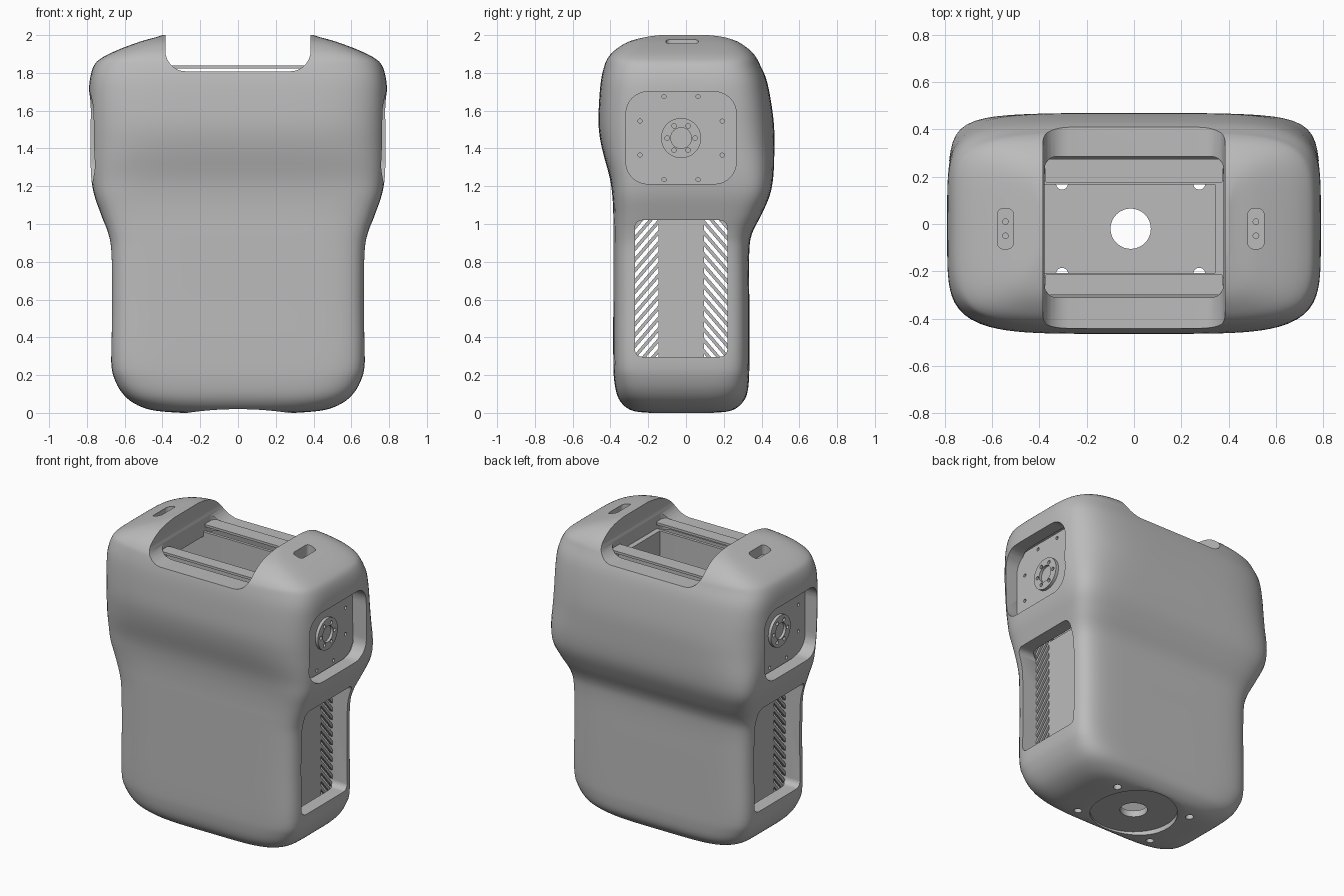
import bpy, bmesh
from math import sin, cos, pi, floor

cube = bpy.data.objects.get("Cube")
if cube:
    bpy.data.objects.remove(cube, do_unlink=True)

grey = bpy.data.materials.new("casing grey")
grey.use_nodes = True
grey.diffuse_color = (0.5, 0.5, 0.5, 1)
grey.node_tree.nodes["Principled BSDF"].inputs["Base Color"].default_value = (0.5, 0.5, 0.5, 1)

YC = -0.026   # middle of the side openings
XC = -0.014   # middle of the base and shoulder fittings


# ---- helpers ----
def make_object(name, bm):
    bmesh.ops.recalc_face_normals(bm, faces=bm.faces)
    mesh = bpy.data.meshes.new(name)
    bm.to_mesh(mesh)
    bm.free()
    mesh.materials.append(grey)
    obj = bpy.data.objects.new(name, mesh)
    bpy.context.collection.objects.link(obj)
    return obj


def skin(bm, rings):
    """Join closed rings of points into a capped solid."""
    loops = [[bm.verts.new(p) for p in ring] for ring in rings]
    count = len(loops[0])
    for low, high in zip(loops, loops[1:]):
        for i in range(count):
            j = (i + 1) % count
            bm.faces.new((low[i], low[j], high[j], high[i]))
    bm.faces.new(loops[0][::-1])
    bm.faces.new(loops[-1])


def place(axis, u, v, w):
    return {"X": (w, u, v), "Y": (u, w, v), "Z": (u, v, w)}[axis]


def prisms(name, shapes, axis, start, end):
    """Extrude several outlines along one axis as one object."""
    bm = bmesh.new()
    for shape in shapes:
        skin(bm, [[place(axis, u, v, w) for u, v in shape] for w in (start, end)])
    return make_object(name, bm)


def circle(u, v, r, n=48):
    return [(u + r * cos(2 * pi * i / n), v + r * sin(2 * pi * i / n)) for i in range(n)]


def rounded(u0, u1, v0, v1, r, steps=8):
    pts = []
    corners = [(u1 - r, v1 - r), (u0 + r, v1 - r), (u0 + r, v0 + r), (u1 - r, v0 + r)]
    for k, (cu, cv) in enumerate(corners):
        for i in range(steps + 1):
            a = (k + i / steps) * pi / 2
            pts.append((cu + r * cos(a), cv + r * sin(a)))
    return pts


def finish(obj, cutters=(), mirror=False):
    """Apply cuts and mirroring, then smooth with sharp creases kept."""
    for cutter in cutters:
        cutter.hide_render = True
        mod = obj.modifiers.new("cut", "BOOLEAN")
        mod.operation, mod.solver, mod.object = "DIFFERENCE", "EXACT", cutter
    if mirror:
        obj.modifiers.new("mirror", "MIRROR")
    deps = bpy.context.evaluated_depsgraph_get()
    mesh = bpy.data.meshes.new_from_object(obj.evaluated_get(deps))
    obj.modifiers.clear()
    obj.data = mesh
    for cutter in cutters:
        bpy.data.objects.remove(cutter, do_unlink=True)
    bpy.ops.object.select_all(action="DESELECT")
    obj.select_set(True)
    bpy.context.view_layer.objects.active = obj
    bpy.ops.object.shade_smooth_by_angle(angle=pi / 6)


# ---- casing sections: height, half width, front, back, squareness ----
SECTIONS = [
    (0, .3, -.23, .18, 4), (.012, .44, -.285, .24, 4.5), (.04, .53, -.33, .285, 5),
    (.09, .6, -.363, .32, 6), (.17, .65, -.38, .333, 7), (.28, .672, -.385, .335, 8),
    (.6, .67, -.385, .335, 8), (.85, .674, -.385, .335, 8), (.95, .69, -.385, .35, 8),
    (1.05, .725, -.385, .4, 8), (1.15, .76, -.39, .443, 8), (1.25, .778, -.405, .462, 7),
    (1.4, .787, -.445, .468, 5.5), (1.52, .79, -.463, .466, 5), (1.65, .79, -.46, .45, 5),
    (1.76, .785, -.45, .427, 5), (1.84, .762, -.433, .395, 5), (1.88, .72, -.415, .375, 5.5),
    (1.92, .64, -.38, .342, 6), (1.965, .52, -.31, .28, 7), (1.99, .43, -.225, .21, 8),
    (2, .4, -.16, .14, 8)]


def section(t):
    """Smooth in-between section."""
    i = min(floor(t), len(SECTIONS) - 2)
    f = t - i
    a, b, c, d = (SECTIONS[min(max(k, 0), len(SECTIONS) - 1)] for k in range(i - 1, i + 3))
    return [q + f / 2 * (r - p + f * (2 * p - 5 * q + 4 * r - s + f * (3 * (q - r) + s - p)))
            for p, q, r, s in zip(a, b, c, d)]


def casing(name, low, high, inset):
    rows = [section(k / 4) for k in range(4 * len(SECTIONS) - 3)]
    rings = []
    for z, hx, front, back, n in rows:
        if not low <= z <= high:
            continue
        hx, hy, mid = hx - inset, (back - front) / 2 - inset, (back + front) / 2
        ring = []
        for c, s in circle(0, 0, 1, 144):
            # even spacing round an oblong outline
            x, y = c * hx, s * hy * 1.3
            k = (abs(x / hx) ** n + abs(y / hy) ** n) ** (-1 / n)
            ring.append((x * k, mid + y * k, z))
        rings.append(ring)
    bm = bmesh.new()
    skin(bm, rings)
    return make_object(name, bm)


shell = casing("casing", -1, 3, 0)
cuts = [casing("cavity", .07, 1.765, .09)]

# handle gap and top opening
cuts.append(prisms("handle_gap", [rounded(-.385, .385, 1.808, 2.5, .11)], "Y", -1, 1))
cuts.append(prisms("top_opening", [rounded(-.377, .377, -.31, .285, .05)], "Z", 1.6, 2.4))

# side windows
cuts.append(prisms("side_windows", [
    rounded(YC - .292, YC + .292, 1.212, 1.7, .115),
    rounded(YC - .245, YC + .245, .297, 1.02, .04)], "X", -1, 1))

# shoulder slots with screw holes
spots = [XC - .529, XC + .529]
cuts.append(prisms("shoulder_slots",
                   [rounded(x - .034, x + .034, -.105, .065, .025) for x in spots], "Z", 1.9, 2.2))
cuts.append(prisms("slot_holes", [circle(x, -.02 + s * .03, .012, 16)
                                  for x in spots for s in (-1, 1)], "Z", 1.85, 1.95))

# base: shallow arch, round recess, centre hole, screw holes
cuts.append(prisms("base_arch", [circle(0, .02 - 1.83, 1.83, 300)], "Y", -1, 1))
cuts.append(prisms("base_recess", [circle(XC, -.02, .27, 64)], "Z", -.2, .032))
cuts.append(prisms("base_holes", [circle(XC, -.02, .085)] +
                   [circle(XC + a * .29, -.02 + b * .19, .025, 24)
                    for a in (-1, 1) for b in (-1, 1)], "Z", -.1, .3))
finish(shell, cuts)

# ---- upper side: mounting plate, hub and motor ----
HZ = 1.455
screws = [(a * .09, b * .22) for a in (-1, 1) for b in (-1, 1)]
screws += [(a * .218, b * .09) for a in (-1, 1) for b in (-1, 1)]
plate = prisms("side_plate", [rounded(YC - .3, YC + .3, 1.202, 1.71, .115)], "X", .655, .675)
finish(plate, [prisms("plate_holes", [circle(YC + u, HZ + v, .011, 16) for u, v in screws],
                      "X", .66, .8)], mirror=True)

hub = prisms("side_hub", [circle(YC, HZ, .106)], "X", .665, .695)
bolts = [circle(YC + u, HZ + v, .012, 16) for u, v in circle(0, 0, .074, 6)]
finish(hub, [prisms("hub_holes", bolts + [circle(YC, HZ, .055, 32)], "X", .677, .8)], mirror=True)

motor = prisms("motor", [circle(YC, HZ, .19)], "X", .385, .66)
finish(motor, mirror=True)

# ---- lower side: vent panel with slanted slats ----
panel = prisms("vent_panel", [rounded(YC - .12, YC + .12, .25, 1.07, .01)], "X", .54, .56)
finish(panel, mirror=True)

slats = []
for side in (-1, 1):
    for i in range(17):
        z = .15 + i * .057
        inner, outer = YC + side * .115, YC + side * .262
        slats.append([(outer, z), (inner, z + .17), (inner, z + .197), (outer, z + .027)])
finish(prisms("vent_slats", slats, "X", .54, .56), mirror=True)

# ---- inner frame below the top opening ----
finish(prisms("top_rails", [rounded(-.376, .376, a, b, .01) for a, b in ((-.3, -.212), (.175, .275))],
              "Z", 1.822, 1.838))
finish(prisms("inner_walls", [rounded(-.6, .6, a, a + .02, .005) for a in (-.228, .166)],
              "Z", 1.15, 1.79))
finish(prisms("inner_end_plate", [rounded(.342, .38, -.215, .172, .005)], "Z", 1.2, 1.79))
